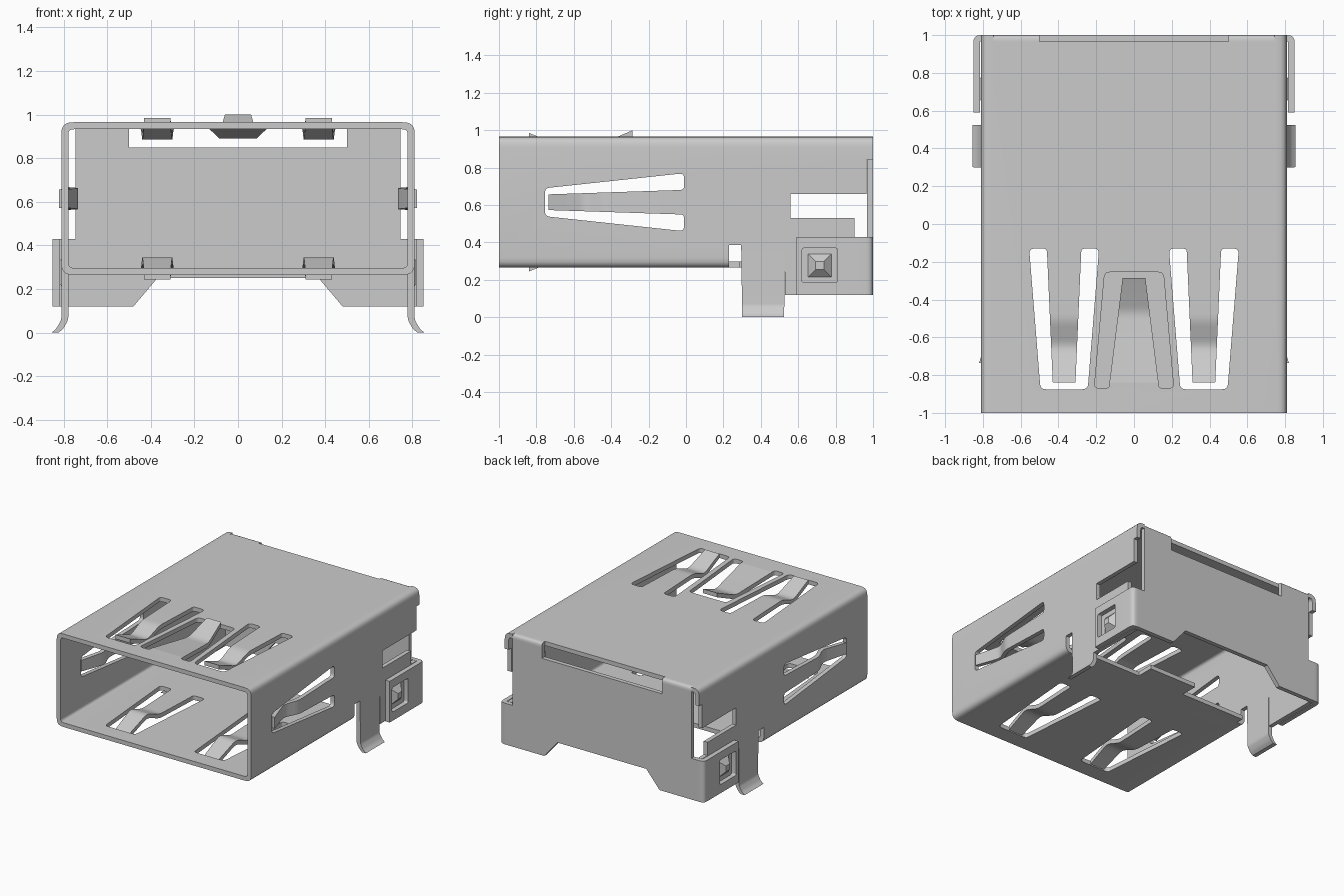
import bpy, bmesh
from mathutils import Matrix, Vector

if "Cube" in bpy.data.objects:
    bpy.data.objects.remove(bpy.data.objects["Cube"])

T = 0.032            # sheet thickness
W, Z0, Z1 = 0.81, 0.265, 0.965   # shell half width, bottom, top


def frame(o, u, v, w):
    m = Matrix((u, v, w)).transposed().to_4x4()
    m.translation = o
    return m


XZ = frame((0, 0, 0), (1, 0, 0), (0, 0, 1), (0, 1, 0))   # u=x v=z, depth y
YZ = frame((0, 0, 0), (0, 1, 0), (0, 0, 1), (1, 0, 0))   # u=y v=z, depth x
XY = Matrix.Identity(4)


def rounded(pts, radii, closed=True, n=5):
    """Round polyline corners with short curves."""
    out, k = [], len(pts)
    for i, p in enumerate(pts):
        r = radii[i] if isinstance(radii, (list, tuple)) else radii
        p = Vector(p)
        if r == 0 or (not closed and i in (0, k - 1)):
            out.append(p)
            continue
        a, b = Vector(pts[i - 1]), Vector(pts[(i + 1) % k])
        a = p + (a - p).normalized() * r
        b = p + (b - p).normalized() * r
        for j in range(n + 1):
            t = j / n
            q = a * (1 - t) ** 2 + p * 2 * t * (1 - t) + b * t * t
            # pull the parabola toward a true arc
            out.append(q + (p - q) * 0.1 * 4 * t * (1 - t))
    return out


def make(name, bm):
    bmesh.ops.recalc_face_normals(bm, faces=bm.faces)
    me = bpy.data.meshes.new(name)
    bm.to_mesh(me)
    bm.free()
    ob = bpy.data.objects.new(name, me)
    bpy.context.collection.objects.link(ob)
    return ob


def loft(name, rings):
    """Closed solid through a list of equal-length point rings."""
    bm = bmesh.new()
    rs = [[bm.verts.new(p) for p in r] for r in rings]
    for a, b in zip(rs, rs[1:]):
        for i in range(len(a)):
            j = (i + 1) % len(a)
            bm.faces.new((a[i], a[j], b[j], b[i]))
    bm.faces.new(rs[0])
    bm.faces.new(rs[-1])
    return make(name, bm)


def prism(name, pts, m, w0, w1):
    return loft(name, [[m @ Vector((p[0], p[1], w)) for p in pts] for w in (w0, w1)])


def box(name, x0, x1, y0, y1, z0, z1):
    return prism(name, [(x0, y0), (x1, y0), (x1, y1), (x0, y1)], XY, z0, z1)


def strip(name, m, path, h0, h1, r=0.04):
    """Bent sheet strip: path of (length, inward offset), tapering half width."""
    pts = rounded(path, r, closed=False)
    v0, v1 = pts[0][0], pts[-1][0]
    rings = []
    for v, w in pts:
        h = h0 + (h1 - h0) * (v - v0) / (v1 - v0)
        rings.append([m @ Vector(c) for c in
                      ((-h, v, w), (h, v, w), (h, v, w + T), (-h, v, w + T))])
    return loft(name, rings)


def cut(ob, cutters):
    for c in cutters:
        mod = ob.modifiers.new("cut", 'BOOLEAN')
        mod.operation, mod.solver, mod.object = 'DIFFERENCE', 'EXACT', c
    dg = bpy.context.evaluated_depsgraph_get()
    me = bpy.data.meshes.new_from_object(ob.evaluated_get(dg))
    ob.modifiers.clear()
    ob.data = me
    for c in cutters:
        bpy.data.objects.remove(c)


def rect(x, z0, z1):
    return [(-x, z0), (x, z0), (x, z1), (-x, z1)]


# Shell tube
shell = prism("shell", rounded(rect(W, Z0, Z1), 0.055), XZ, -1, 1)
cutters = [
    prism("bore", rounded(rect(W - T, Z0 + T, Z1 - T), 0.027), XZ, -1.1, 1.1),
    box("open_rear_floor", -1, 1, 0.23, 1.1, 0, 0.385),
    box("side_window", -1, 1, 0.56, 1.1, 0.53, 0.66),
    box("side_window_step", -1, 1, 0.90, 1.1, 0.43, 0.54),
    box("rear_trim", -1, 1, 0.965, 1.1, 0.2, 0.84),
    box("rear_top_trim", -0.745, 0.745, 0.965, 1.1, 0.8, 1.1),
]


# Contact springs: U-shaped slot plus bent tongue
def spring(name, m, length, slot, tongue, path):
    (a, b), (c, d) = slot, tongue
    pts = [(a, 0), (b, length), (-b, length), (-a, 0),
           (-c, 0), (-c, 0.03), (c, 0.03), (c, 0)]
    rad = [0.03, 0.03, 0.03, 0.03, 0.025, 0, 0, 0.025]
    cutters.append(prism(name + "_slot", rounded(pts, rad), m, -0.1, 0.1))
    strip(name, m, [(0.03, 0)] + path, c, d)


bent = [(0.38, 0), (0.52, 0.055), (0.71, -0.02)]
for s, side in ((1, "right"), (-1, "left")):
    for z, wz, level in ((Z1, -1, "top"), (Z0, 1, "bottom")):
        m = frame((s * 0.37, -0.13, z), (1, 0, 0), (0, -1, 0), (0, 0, wz))
        spring(f"{level}_spring_{side}", m, 0.745, (0.185, 0.125), (0.09, 0.06), bent)
    m = frame((s * W, -0.01, 0.615), (0, 0, 1), (0, -1, 0), (-s, 0, 0))
    spring(f"side_spring_{side}", m, 0.745, (0.155, 0.075), (0.065, 0.042),
           [(0.42, 0), (0.53, 0.05), (0.725, -0.01)])
m = frame((0, -0.87, Z1), (1, 0, 0), (0, 1, 0), (0, 0, -1))
spring("top_spring_center", m, 0.615, (0.21, 0.155), (0.13, 0.06),
       [(0.40, 0.045), (0.585, -0.035)])
cut(shell, cutters)

# Floor extension behind the tube
floor = [(-0.74, 0.23), (0.74, 0.23), (0.74, 0.29), (0.2, 0.29),
         (0.2, 0.42), (-0.2, 0.42), (-0.2, 0.29), (-0.74, 0.29)]
prism("floor_tab", floor, XY, Z0, Z0 + T)

# Back plate with slot on top and chamfered feet
half = [(0.37, 0.25), (0.48, 0.12), (0.79, 0.12), (0.79, 0.43), (0.745, 0.43),
        (0.745, 0.93), (0.5, 0.93), (0.5, 0.85)]
prism("back_plate", half + [(-x, z) for x, z in reversed(half)], XZ, 0.967, 1.0)

for s, side in ((1, "right"), (-1, "left")):
    # Fold joining the top to the back plate
    fold = rounded([(0.965, 0.93), (0.965, Z1), (1, Z1), (1, 0.93)], [0, 0, 0.03, 0])
    prism(f"top_fold_{side}", fold, YZ, s * 0.5, s * 0.745)
    # Lower side wall and solder leg with flared foot
    box(f"lower_wall_{side}", s * (W - T), s * W, 0.53, 0.96, 0.12, 0.385)
    m = frame((s * W, 0.4125, 0.385), (0, 1, 0), (0, 0, -1), (-s, 0, 0))
    strip(f"leg_{side}", m, [(0, 0), (0.325, 0), (0.365, -0.022), (0.385, -0.045)],
          0.1175, 0.112, r=0.015)
    # Wrapped flap with window
    flap_pts = [(s * x, y) for x, y in
                ((0.79, 1), (0.85, 1), (0.85, 0.59), (0.815, 0.59), (0.815, 0.967), (0.79, 0.967))]
    flap = prism(f"side_flap_{side}", rounded(flap_pts, [0, 0.04, 0, 0, 0, 0]), XY, 0.12, 0.43)
    win = rounded([(0.62, 0.185), (0.81, 0.185), (0.81, 0.37), (0.62, 0.37)], 0.015)
    cut(flap, [prism("flap_window", win, YZ, s * 0.75, s * 0.95)])
    # Locking bump in the window
    rings = [[(s * x, 0.715 + h * a, 0.277 + h * b)
              for a, b in ((-1, -1), (1, -1), (1, 1), (-1, 1))]
             for x, h in ((W - 0.01, 0.062), (W, 0.062), (0.848, 0.022))]
    loft(f"lock_bump_{side}", rings)

# Smooth rounded bends, keep sheet edges sharp
bpy.ops.object.select_all(action='SELECT')
bpy.context.view_layer.objects.active = shell
bpy.ops.object.shade_smooth_by_angle()
